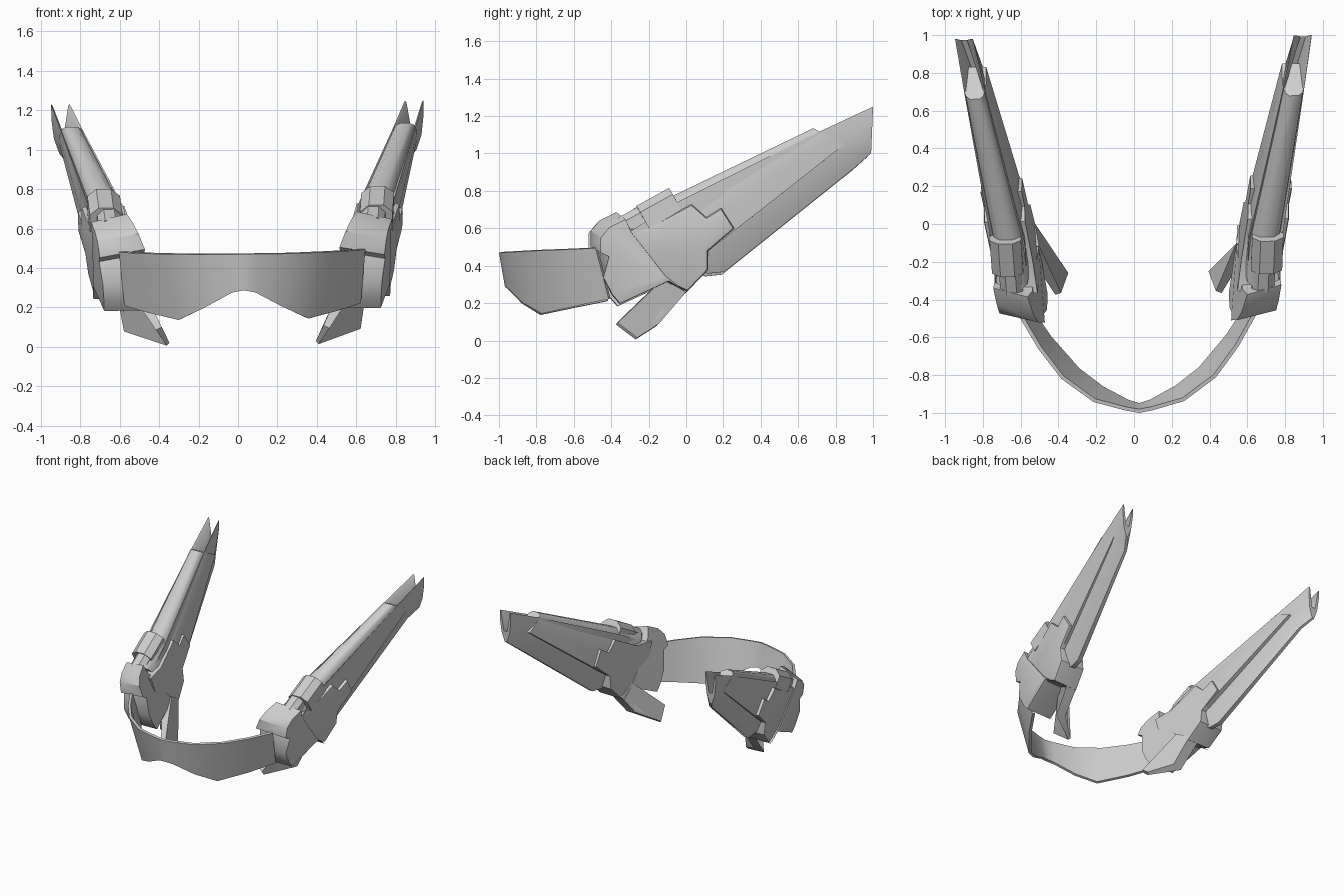
import bpy, bmesh, math
from mathutils import Matrix, Vector

cube = bpy.data.objects.get("Cube")
if cube:
    bpy.data.objects.remove(cube, do_unlink=True)

grey = bpy.data.materials.new("light_grey")
grey.use_nodes = True
colour = (0.62, 0.62, 0.62, 1)
grey.diffuse_color = colour
grey.node_tree.nodes["Principled BSDF"].inputs["Base Color"].default_value = colour

# the whole headset sits slightly turned and rolled
POSE = (Matrix.Translation((0.021, 0, 0)) @ Matrix.Rotation(0.011, 4, 'Z')
        @ Matrix.Rotation(-0.011, 4, 'Y'))


def finish(name, bm, angle=35):
    bmesh.ops.recalc_face_normals(bm, faces=bm.faces)
    bm.transform(POSE)
    mesh = bpy.data.meshes.new(name)
    bm.to_mesh(mesh)
    bm.free()
    mesh.materials.append(grey)
    obj = bpy.data.objects.new(name, mesh)
    bpy.context.collection.objects.link(obj)
    bpy.ops.object.select_all(action='DESELECT')
    obj.select_set(True)
    bpy.context.view_layer.objects.active = obj
    bpy.ops.object.shade_smooth_by_angle(angle=math.radians(angle))


def loft(name, rings, bevel=0, angle=35):
    """Skin closed rings, cap both ends, and make a left and a right copy."""
    for side, sx in (("left", 1), ("right", -1)):
        bm = bmesh.new()
        loops = [[bm.verts.new((sx * p[0], p[1], p[2])) for p in ring] for ring in rings]
        n = len(loops[0])
        for a, b in zip(loops, loops[1:]):
            for i in range(n):
                j = (i + 1) % n
                bm.faces.new((a[i], a[j], b[j], b[i]))
        bm.faces.new(loops[0])
        bm.faces.new(loops[-1])
        if bevel:
            bmesh.ops.recalc_face_normals(bm, faces=bm.faces)
            outer = [e for e in bm.edges if all(v in loops[-1] for v in e.verts)]
            bmesh.ops.bevel(bm, geom=outer, offset=bevel, segments=2,
                            profile=0.6, affect='EDGES', clamp_overlap=True)
        finish(side + "_" + name, bm, angle)


def blade_ring(top, bottom, cx, half, profile):
    """Symmetric cross-section hung between a top and a bottom point (y, z)."""
    t, b = Vector(top), Vector(bottom)
    pts = [(w, s) for w, s in profile] + [(-w, s) for w, s in reversed(profile)]
    return [(cx + w * half, *t.lerp(b, s)) for w, s in pts]


def slab(outline, lift, skew=0):
    """Side outline (y, z) carried between leaning planes; skew rakes the upper part."""
    inner, outer = [], []
    for y, z in outline:
        rake = skew if z > 0.45 else 0
        inner.append((0.515 + 0.12 * y + 0.1 * z - lift + rake * max(0, z - 0.5) * 6, y, z))
        outer.append((0.715 + 0.13 * y + 0.13 * z + lift, y + rake, z - rake * 0.8))
    return [inner, outer]


# visor: wrapped strip leaning inward toward its scalloped lower edge
top_edge = [(0, -1, .47), (.07, -.987, .47), (.24, -.94, .47),
            (.41, -.815, .475), (.53, -.655, .48), (.625, -.49, .487)]
low_edge = [(0, -.968, .287), (.06, -.95, .275), (.20, -.875, .2),
            (.33, -.775, .14), (.48, -.6, .178), (.60, -.42, .215)]


def both_sides(edge):
    return [(-x, y, z) for x, y, z in reversed(edge[1:])] + edge


bm = bmesh.new()
rows = [[bm.verts.new(p) for p in both_sides(e)] for e in (top_edge, low_edge)]
for i in range(len(rows[0]) - 1):
    bm.faces.new((rows[0][i], rows[0][i + 1], rows[1][i + 1], rows[1][i]))
bmesh.ops.recalc_face_normals(bm, faces=bm.faces)
bmesh.ops.solidify(bm, geom=bm.faces[:], thickness=0.02)
finish("visor", bm)

# long blades sweeping back and up, troughed along the top
trough = [(.3, .65), (.84, .03), (1, 0), (1, .3), (.75, .7), (.2, 1)]
loft("wing_blade", [
    blade_ring((-.33, .56), (.11, .35), .665, .085, trough),
    blade_ring((-.1, .71), (.2, .36), .68, .088, trough),
    blade_ring((.7, 1.105), (.9, .92), .843, .056, trough),
    blade_ring((.99, 1.24), (.98, .992), .897, .047, trough)], angle=45)

# saddle shells over the upper part of the blades
saddle = [(.4, 0), (.75, .1), (.94, .35), (1, .65), (1, 1)]
loft("wing_shell", [
    blade_ring((-.34, .64), (-.05, .40), .65, .09, saddle),
    blade_ring((-.1, .755), (.15, .50), .683, .095, saddle),
    blade_ring((.67, 1.125), (.84, 1.04), .845, .062, saddle)], angle=50)

# rear pod body with notched tab
loft("ear_pod", slab([(-.36, .58), (-.2, .6), (.02, .72), (.1, .65), (.18, .70), (.25, .59),
                      (.11, .47), (.11, .37), (0, .255), (-.12, .31), (-.3, .42)], 0),
     bevel=0.025)

# front housing that carries the visor, raked back toward the outside
loft("front_housing", slab([(-.515, .5), (-.515, .58), (-.47, .635), (-.38, .68), (-.35, .61),
                            (-.12, .34), (-.01, .25), (-.1, .31), (-.36, .19), (-.40, .235),
                            (-.45, .33), (-.47, .48)], .01, skew=.05), bevel=0.03)

# ridged block and a smaller barrel on top of each pod
axis = Vector((.05, .87, .48))


def ridge_ring(start, half, low, high):
    up = Vector((0, -.48, .87))
    shape = [(-1, low), (-1, high * .6), (-.45, high), (.45, high), (1, high * .6), (1, low)]
    return [Vector(start) + Vector((half * u, 0, 0)) + up * v for u, v in shape]


for name, start, length, half, high in (
        ("top_block", (.685, -.225, .625), .2, .083, .1),
        ("top_barrel", (.665, -.33, .575), .2, .06, .085)):
    first = Vector(start)
    loft(name, [ridge_ring(first, half, -.04, high),
                ridge_ring(first + axis * length, half, -.04, high)])

# cheek fins pointing down and inward, thicker toward the root
fin = [(.44, -.37, .09), (.60, -.12, .33), (.63, 0, .26), (.60, -.15, .085), (.385, -.265, .01)]
loft("cheek_fin", [[(x - (x - .34) * .3, y + .01, z + .015) for x, y, z in fin], fin])
